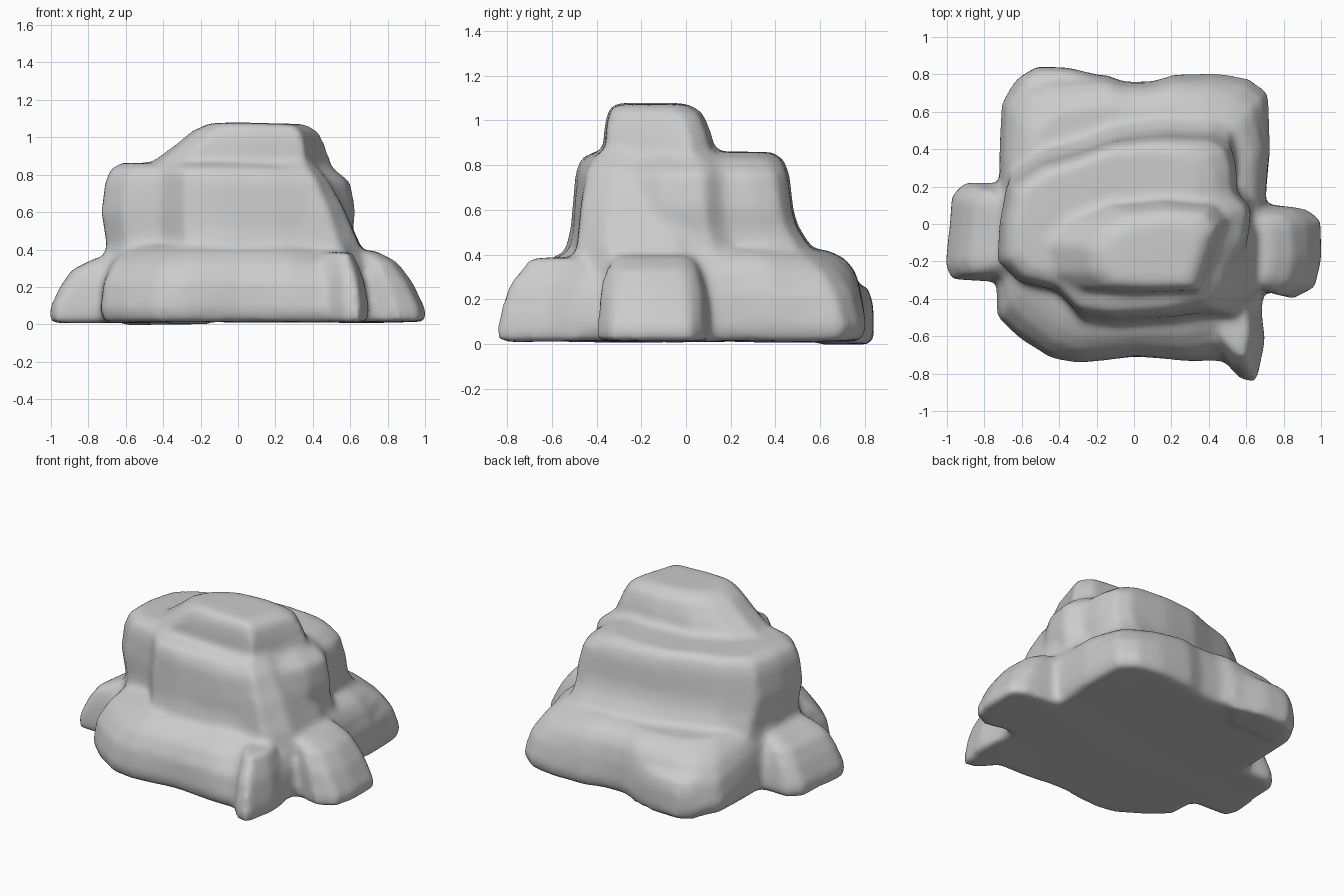
import bpy, bmesh


def layer(bm, outline, rings):
    """Loft an outline upward. Each ring: z, x scale, y scale, x shift, y shift, corner rounding."""
    n = len(outline)
    xs, ys = [p[0] for p in outline], [p[1] for p in outline]
    cx, cy = (min(xs) + max(xs)) / 2, (min(ys) + max(ys)) / 2
    hx, hy = (max(xs) - min(xs)) / 2, (max(ys) - min(ys)) / 2
    loops = []
    for z, sx, sy, dx, dy, *corner in rings:
        c = corner[0] if corner else 0
        loop = []
        for x, y in outline:
            k = 1 - c * (abs((x - cx) / hx) * abs((y - cy) / hy)) ** 2
            loop.append(bm.verts.new((cx + (x - cx) * sx * k + dx,
                                      cy + (y - cy) * sy * k + dy, z)))
        loops.append(loop)
    for a, b in zip(loops, loops[1:]):
        for i in range(n):
            j = (i + 1) % n
            bm.faces.new((a[i], a[j], b[j], b[i]))
    bm.faces.new(list(reversed(loops[0])))
    bm.faces.new(loops[-1])


bm = bmesh.new()

# broad bottom slab
layer(bm, [(-.73, -.3), (-.73, -.5), (-.62, -.61), (-.45, -.72), (-.3, -.745), (0, -.71),
           (.3, -.735), (.5, -.73), (.68, -.66), (.69, -.4), (.70, .1), (.725, .4),
           (.72, .7), (.62, .78), (.45, .81), (.22, .8), (.1, .76), (-.05, .76),
           (-.15, .8), (-.5, .82), (-.64, .77), (-.71, .65), (-.72, .2)],
      [(.012, .97, .97, 0, 0), (.08, 1, 1, 0, 0), (.22, .995, .985, 0, 0, .05),
       (.32, .97, .94, 0, .01, .13), (.38, .93, .87, 0, .02, .2), (.42, .85, .76, 0, .02, .2)])

# middle block
layer(bm, [(-.73, -.2), (-.62, -.31), (-.42, -.36), (-.29, -.49), (-.1, -.51), (.2, -.495),
           (.38, -.47), (.5, -.3), (.61, -.1), (.63, .08), (.55, .17), (.55, .3),
           (.52, .42), (.42, .475), (.15, .48), (-.1, .45), (-.3, .38), (-.5, .33),
           (-.68, .21), (-.72, 0)],
      [(.3, 1.02, 1.22, .02, .04), (.43, .98, 1.11, .01, .03), (.52, .985, 1.03, 0, .01),
       (.6, 1, 1, 0, 0), (.76, .965, .97, -.005, 0, .03), (.83, .88, .92, -.035, 0, .06),
       (.86, .76, .8, -.06, .01, .08)])

# sloping buttress on the front right corner
layer(bm, [(.2, -.49), (.56, -.49), (.67, -.35), (.68, -.05), (.62, .1), (.2, .1)],
      [(.3, 1, 1.05, 0, 0), (.44, .94, 1, -.015, 0), (.62, .76, .96, -.055, .01),
       (.78, .58, .9, -.1, .02), (.85, .45, .8, -.13, .03)])

# top cap
layer(bm, [(-.42, -.26), (-.3, -.35), (0, -.365), (.36, -.36), (.42, -.2), (.5, .02),
           (.42, .11), (.15, .13), (-.15, .1), (-.35, .02), (-.46, -.1)],
      [(.75, 1.05, 1.05, 0, 0), (.87, 1, 1, 0, 0), (.95, .86, .96, .04, -.01),
       (1.03, .72, .86, .07, -.02), (1.072, .55, .68, .08, -.04)])

# left and right side boulders
layer(bm, [(-1.005, -.22), (-.97, -.29), (-.75, -.3), (-.5, -.36), (-.5, .21), (-.9, .22), (-.97, .15)],
      [(.012, 1, 1, 0, 0), (.09, 1, 1, 0, 0), (.2, .9, .97, .025, 0, .05),
       (.29, .76, .9, .05, 0, .1), (.355, .45, .75, .1, 0, .1)])
layer(bm, [(.5, -.36), (.72, -.36), (.85, -.4), (.97, -.34), (1.005, -.18), (1.0, .02), (.92, .08),
           (.72, .1), (.5, .1)],
      [(.012, 1, 1, 0, 0), (.08, 1, 1, 0, 0), (.22, .85, .97, -.035, 0, .05),
       (.33, .66, .88, -.07, 0, .1), (.395, .4, .74, -.12, 0, .1)])

# front corner spur
layer(bm, [(.44, -.68), (.57, -.825), (.65, -.84), (.7, -.62), (.68, -.45), (.44, -.45)],
      [(.012, 1, 1, 0, 0), (.1, 1, 1, 0, 0), (.26, .85, .84, -.01, .015), (.39, .6, .58, -.03, .06)])

# low bulge along the back
layer(bm, [(-.62, .6), (-.25, .6), (-.12, .78), (-.35, .835), (-.52, .84), (-.62, .78)],
      [(0, .9, .95, 0, 0), (.06, 1, 1, 0, 0), (.17, 1, 1, 0, 0), (.26, .85, .8, 0, 0)])

bmesh.ops.recalc_face_normals(bm, faces=bm.faces)
mesh = bpy.data.meshes.new("rock")
bm.to_mesh(mesh)
bm.free()
rock = bpy.data.objects.new("rock", mesh)
bpy.context.collection.objects.link(rock)

# fuse the layers into one weathered stone
fuse = rock.modifiers.new("fuse", 'REMESH')
fuse.mode = 'VOXEL'
fuse.voxel_size = .022
fuse.use_smooth_shade = True
soften = rock.modifiers.new("soften", 'SMOOTH')
soften.factor = .5
soften.iterations = 10

# gentle surface unevenness
noise = bpy.data.textures.new("unevenness", 'CLOUDS')
noise.noise_scale = .4
noise.noise_depth = 0
wear = rock.modifiers.new("wear", 'DISPLACE')
wear.texture = noise
wear.texture_coords = 'LOCAL'
wear.strength = .012
wear.mid_level = .4
